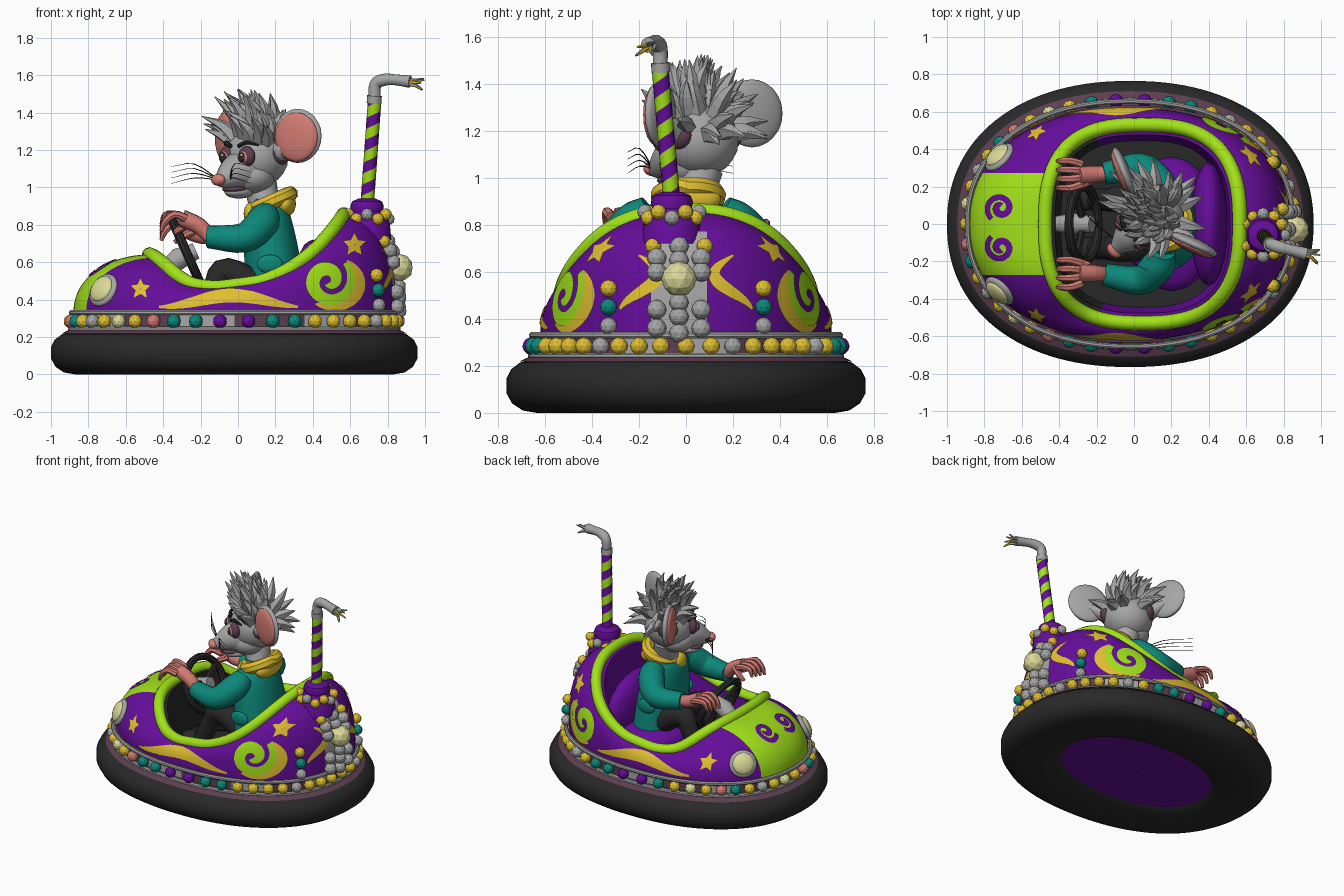
import bpy, bmesh, math, random
from mathutils import Vector, Matrix
from mathutils.bvhtree import BVHTree

random.seed(4)
if "Cube" in bpy.data.objects:
    bpy.data.objects.remove(bpy.data.objects["Cube"])

COLOURS = {"black": (.022, .022, .022), "purple": (.13, .004, .32), "lime": (.36, .76, .01),
           "yellow": (.74, .52, .03), "teal": (.004, .25, .2), "grey": (.38, .38, .38),
           "pink": (.64, .2, .17), "mauve": (.11, .05, .08), "cream": (.72, .7, .32)}
NAMES = list(COLOURS)
MATS = []
for name, rgb in COLOURS.items():
    m = bpy.data.materials.new(name)
    m.use_nodes = True
    m.diffuse_color = (*rgb, 1)
    m.node_tree.nodes["Principled BSDF"].inputs["Base Color"].default_value = (*rgb, 1)
    MATS.append(m)
made = []
V = Vector


def finish(name, bm, smooth=True):
    me = bpy.data.meshes.new(name)
    bm.to_mesh(me)
    bm.free()
    used = sorted({p.material_index for p in me.polygons})
    for k in used:
        me.materials.append(MATS[k])
    for p in me.polygons:
        p.material_index = used.index(p.material_index)
    ob = bpy.data.objects.new(name, me)
    bpy.context.collection.objects.link(ob)
    if smooth:
        made.append(ob)


def loft(bm, rings, colour, closed=False):
    # skin rings of points; colour is a name or a rule of (row, column)
    vs = [[bm.verts.new(p) for p in r] for r in rings]
    n = len(vs[0])
    for i in range(len(vs) - (0 if closed else 1)):
        a, b = vs[i], vs[(i + 1) % len(vs)]
        for j in range(n):
            k = (j + 1) % n
            f = bm.faces.new((a[j], a[k], b[k], b[j]))
            f.material_index = NAMES.index(colour if isinstance(colour, str) else colour(i, j))
    return [v for r in vs for v in r]


def tube(bm, pts, colour, sides=10, steps=1, closed=False, twist=0):
    # pts are (x, y, z, radius); steps > 1 smooths the path
    p = [V(q) for q in pts]
    if steps > 1:
        q = [2 * p[0] - p[1]] + p + [2 * p[-1] - p[-2]]
        p = [q[i] + .5 * t * (q[i + 1] - q[i - 1] + t * (2 * q[i - 1] - 5 * q[i] + 4 * q[i + 1] - q[i + 2]
             + t * (3 * q[i] - q[i - 1] - 3 * q[i + 1] + q[i + 2])))
             for i in range(1, len(q) - 2) for t in [s / steps for s in range(steps)]] + [p[-1]]
    n, rings, u = len(p), [], V((.31, .2, .93))
    for i in range(n):
        lo, hi = ((i - 1) % n, (i + 1) % n) if closed else (max(i - 1, 0), min(i + 1, n - 1))
        d = (p[hi] - p[lo]).xyz.normalized()
        u = (u - d * u.dot(d)).normalized()
        w = d.cross(u)
        angs = [math.tau * j / sides + twist * i for j in range(sides)]
        rings.append([p[i].xyz + (u * math.cos(a) + w * math.sin(a)) * p[i].w for a in angs])
    if not closed:
        rings = [[p[0].xyz.lerp(v, .02) for v in rings[0]]] + rings + [[p[-1].xyz.lerp(v, .02) for v in rings[-1]]]
    return loft(bm, rings, colour, closed)


def blob(bm, c, scale, colour, rot=Matrix(), sub=3):
    s = scale if isinstance(scale, tuple) else (scale,) * 3
    mat = Matrix.Translation(c) @ rot.to_4x4() @ Matrix.Diagonal((*s, 1))
    for v in bmesh.ops.create_icosphere(bm, subdivisions=sub, radius=1, matrix=mat)["verts"]:
        for f in v.link_faces:
            f.material_index = NAMES.index(colour)


N = 120


def oval(rx, ry, z, n=2.2, cx=-.02, count=N):
    out = []
    for j in range(count):
        c, s = math.cos(math.tau * j / count), math.sin(math.tau * j / count)
        out.append(V((cx + rx * math.copysign(abs(c) ** (2 / n), c), ry * math.copysign(abs(s) ** (2 / n), s), z)))
    return out


def track(off, z, count=N):
    return oval(.98 + off, .765 + off, z, count=count)


# Rubber bumper, floor pan and bulb belt
bm = bmesh.new()
loft(bm, [track(*q) for q in ((-.41, .03), (-.36, 0), (-.13, 0), (-.07, .01), (-.025, .04), (0, .085), (0, .145),
                              (-.02, .185), (-.06, .215), (-.12, .225), (-.3, .225))], "black")
finish("bumper", bm)
bm = bmesh.new()
loft(bm, [oval(.005, .005, .025), oval(.6, .4, .025)], "purple")
finish("floor_pan", bm)
bm = bmesh.new()
loft(bm, [track(-.055, .218), track(-.09, .235), track(-.13, .25), track(-.13, .33), track(-.2, .34)],
     lambda i, j: "grey" if i == 2 and j % 14 < 6 else "mauve")
for off, z in ((-.105, .242), (-.11, .33)):
    tube(bm, [(*p, .014) for p in track(off, z)], "grey", 8, closed=True)
finish("bulb_belt", bm)

# Body shell: bulging from the base oval to the dipping cockpit rim
RIM = ((-.6, .65), (-.46, .64), (-.38, .58), (-.3, .5), (-.2, .465), (0, .465), (.2, .52), (.3, .58), (.4, .675),
       (.5, .79), (.565, .86), (1, .87))


def rim_height(p):
    for (a, za), (b, zb) in zip(RIM, RIM[1:]):
        if a <= p.x < b:
            return za + (zb - za) * (p.x - a) / (b - a) - max(0, p.x - .3) * p.y ** 2


base = oval(.86, .62, .33)
rim = oval(.52, .53, 0, 2.7, .045)
heights = [rim_height(p) for p in rim]
for j, p in enumerate(rim):
    p.z = sum(heights[(j + k) % N] for k in range(-3, 4)) / 7
ROWS = 16
rings = []
for i in range(ROWS + 1):
    t = i / ROWS * math.pi / 2
    ring = []
    for a, b in zip(base, rim):
        f, g = (1 - math.cos(t)) ** (1.1 + .15 * a.x), math.sin(t) ** .9
        ring.append(V((a.x + (b.x - a.x) * f, a.y + (b.y - a.y) * f, a.z + (b.z - a.z) * g)))
    rings.append(ring)
bm = bmesh.new()
loft(bm, rings, lambda i, j: "lime" if abs(j - 59.5) < 8 else "purple")
bm.normal_update()
SHELL = BVHTree.FromBMesh(bm)
inner = [[V((.045 + (p.x - .045) * k, p.y * k, .27 + (p.z - .27) * h)) for p in rim]
         for k, h in ((1, 1), (.9, .97), (.88, .5), (.84, 0), (.01, 0))]
loft(bm, inner, lambda i, j: "black" if i == 3 or rim[j].x < -.2 else "purple")
finish("body_shell", bm)
bm = bmesh.new()
tube(bm, [(p.x, p.y, p.z, .039) for p in rim], "lime", 10, closed=True)
finish("cockpit_trim", bm)


# Painted decals: thin plates laid over the shell
def side(s):
    return lambda a, b: (V((a, 2 * s, b)), V((0, -s, 0)))


def above(a, b):
    return V((a, b, 2)), V((0, 0, -1))


def behind(a, b):
    return V((2, a, b)), V((-1, 0, 0))


def plate(bm, view, grid, colour, lift):
    hits = []
    for row in grid:
        hits.append([])
        for a, b in row:
            o, d = view(a, b)
            h, n, _, _ = SHELL.ray_cast(o, d)
            if h is None or n.dot(d) > 0:
                hits[-1].append(None)
            else:
                hits[-1].append((bm.verts.new(h + n * lift), n))
    for r, q in zip(hits, hits[1:]):
        for k in range(len(r) - 1):
            quad = (r[k], r[k + 1], q[k + 1], q[k])
            if all(quad):
                f = bm.faces.new([v for v, _ in quad])
                f.material_index = NAMES.index(colour)
                f.normal_update()
                if f.normal.dot(quad[0][1]) < 0:
                    f.normal_flip()


def ribbon(bm, view, path, width, colour, lift=.007, count=48):
    # path(t) gives the centre line, width(t) the full width
    grid = []
    for i in range(count + 1):
        t = i / count
        c = V(path(t))
        d = (V(path(t + .01)) - V(path(t - .01))).normalized()
        grid.append([c + V((-d.y, d.x)) * width(t) * (k / 4 - .5) for k in range(5)])
    plate(bm, view, grid, colour, lift)


def spiral(x, z, r, start, turns):
    def path(t):
        a = start + math.tau * turns * t
        return (x + r * (.12 + .88 * t) * math.cos(a), z + r * (.12 + .88 * t) * math.sin(a))
    return path


def star(bm, view, x, z, r):
    pts = [V((math.cos(a), math.sin(a))) * r * (1 if k % 2 == 0 else .5)
           for k in range(11) for a in [math.pi * (k / 5 + .5)]]
    plate(bm, view, [[V((x, z)) + p * s for p in pts] for s in (.02, .5, 1)], "yellow", .007)


bm = bmesh.new()
for s in (-1, 1):
    v = side(s)
    star(bm, v, -.52, .455, .058)
    star(bm, v, .62, .69, .065)
    ribbon(bm, v, lambda t: (-.42 + .74 * t, .39 + .03 * math.sin(6 * t - 1.6)),
           lambda t: .012 + .06 * math.sin(math.pi * t), "yellow")
    ribbon(bm, v, lambda t: (.48 + .16 * math.cos(2.9 * t - 2), .5 + .135 * math.sin(2.9 * t - 2)),
           lambda t: .01 + .075 * math.sin(math.pi * t), "yellow", .005)
    ribbon(bm, v, spiral(.48, .5, .13, -2, 1.45), lambda t: .03 + .045 * math.sin(math.pi * t), "lime", .008)
    ribbon(bm, above, spiral(-.71, .105 * s - .02, .075, 1.5 * s, 1.4 * s), lambda t: .042 - .015 * t, "purple")
    ribbon(bm, behind, lambda t: (s * (.2 - .08 * math.sin(4.5 * t)), .67 - .23 * t),
           lambda t: .01 + .045 * math.sin(math.pi * t), "yellow")
ribbon(bm, behind, lambda t: (-.03, .34 + .43 * t), lambda t: .24, "grey")
finish("painted_decals", bm)

# Headlights
bm = bmesh.new()
for s in (-1, 1):
    h, n, _, _ = SHELL.ray_cast(V((-.72, 2 * s, .45)), V((0, -s, 0)))
    rot = n.to_track_quat("Z", "Y").to_matrix()
    blob(bm, h, (.095, .095, .03), "grey", rot)
    blob(bm, h + n * .015, (.075, .075, .03), "cream", rot)
finish("headlights", bm)

# Bulbs: belt, rear columns, rear cluster and pole collar
POLE = V((.69, -.06, .84))
bm = bmesh.new()
nose = ("yellow", "cream", "yellow", "pink", "teal", "yellow", "grey")
for j, p in enumerate(track(-.105, .284, 46)):
    if p.x > .33:
        colour = "grey" if j % 5 == 2 else "yellow"
    elif abs(p.x) < .33:
        colour = "purple" if abs(p.x) < .17 else "teal"
    else:
        colour = nose[j % 7]
    blob(bm, p, .038, colour, sub=2)


def rear_bulb(y, z, r, colour):
    h = SHELL.ray_cast(V((2, y, z)), V((-1, 0, 0)))[0]
    if h:
        blob(bm, h + V((r * .5, 0, 0)), r, colour, sub=2)


for s in (-1, 1):
    for z, colour in ((.37, "grey"), (.45, "teal"), (.53, "yellow")):
        rear_bulb(s * .33, z, .037, colour)
    rear_bulb(-.03 + s * .11, .71, .035, "yellow")
    for z in (.36, .44, .6, .66):
        rear_bulb(-.03 + s * .095, z, .042, "grey")
for z in (.34, .41, .47, .65, .71):
    rear_bulb(-.03, z, .042, "grey")
rear_bulb(-.03, .57, .075, "cream")
for k in range(12):
    a = math.tau * k / 12
    blob(bm, POLE + V((.115 * math.cos(a), .115 * math.sin(a), .015 if k % 2 else -.01)), .033,
         "yellow" if k % 3 else "grey", sub=2)
finish("bulbs", bm, False)

# Striped pole with a frayed connector
bm = bmesh.new()
tube(bm, [(*POLE.xy, z, r) for z, r in ((.72, .13), (.83, .12), (.87, .085), (.9, .09), (.925, .08), (.94, .045))], "purple", 20)
finish("pole_collar", bm)
bm = bmesh.new()
tip = V((.73, -.11, 1.46))
tube(bm, [(*V((.69, -.06, .9)).lerp(tip, i / 70), .037) for i in range(71)],
     lambda i, j: "lime" if j < 7 else "purple", 14, twist=.42)
finish("striped_pole", bm)
bm = bmesh.new()
tube(bm, [(.727, -.107, 1.45, .04), (.73, -.11, 1.49, .04)], "grey", 12)
tube(bm, [(.73, -.11, 1.47, .032), (.735, -.11, 1.55, .033), (.78, -.125, 1.575, .034), (.84, -.14, 1.575, .03), (.92, -.16, 1.565, .034)], "grey", 10, 4)
for k in range(9):
    y, z = random.uniform(-.05, .05), random.uniform(-.04, .04)
    tube(bm, [(.9, -.155 + y / 4, 1.565 + z / 4, .012), (.95, -.165 + y / 2, 1.56 + z / 2, .009),
              (random.uniform(.97, 1), -.18 + y, 1.555 + z, .004)], "grey" if k % 3 else "yellow", 5)
finish("pole_connector", bm)

# Seat and steering
bm = bmesh.new()
blob(bm, V((.2, 0, .34)), (.25, .36, .1), "purple")
blob(bm, V((.4, 0, .48)), (.1, .33, .24), "purple")
finish("seat", bm)
bm = bmesh.new()
hub, ax = V((-.27, 0, .64)), V((.9, 0, .4)).normalized()
up = V((-ax.z, 0, ax.x))
tube(bm, [(*(hub + up * .19 * math.cos(a) + V((0, .2 * math.sin(a), 0))), .025)
          for a in [math.tau * k / 32 for k in range(32)]], "black", 8, closed=True)
for a in (0, 2.1, 4.2):
    tube(bm, [(*hub, .02), (*(hub - up * .18 * math.cos(a) + V((0, .19 * math.sin(a), 0))), .02)], "black", 6)
tube(bm, [(*(hub + ax * .05), .045), (*(hub - ax * .05), .06), (*(hub - ax * .16 - up * .03), .045)], "grey", 12)
finish("steering_wheel", bm)

# Driver clothes and limbs
bm = bmesh.new()
torso = tube(bm, [(.2, 0, .36, .17), (.19, 0, .55, .155), (.165, 0, .75, .14), (.155, 0, .87, .115), (.15, 0, .94, .06)], "teal", 18, 3)
for v in torso:
    v.co.y *= 1.45
for s in (-1, 1):
    tube(bm, [(.15, s * .15, .86, .07), (.13, s * .22, .81, .09), (.03, s * .3, .73, .08), (-.16, s * .27, .735, .06)], "teal", 12, 4)
    blob(bm, V((.17, s * .225, .59)), (.07, .02, .05), "teal")
finish("jacket", bm)
bm = bmesh.new()
tube(bm, [(.185 + .095 * math.cos(a), .01 + .12 * math.sin(a), .925 + .04 * math.cos(a), .042)
          for a in [math.tau * k / 20 for k in range(20)]], "yellow", 8, closed=True)
blob(bm, V((.25, .01, .91)), (.06, .14, .07), "yellow")
blob(bm, V((.07, -.02, .86)), (.04, .07, .06), "yellow")
finish("hood", bm)
bm = bmesh.new()
for s in (-1, 1):
    tube(bm, [(.16, s * .1, .43, .09), (-.06, s * .13, .55, .075), (-.12, s * .13, .47, .065), (-.2, s * .13, .31, .06)], "black", 12, 4)
    blob(bm, V((-.26, s * .13, .3)), (.1, .06, .045), "black")
finish("trousers", bm)
bm = bmesh.new()
for s in (-1, 1):
    z = .79 - .025 * s
    tube(bm, [(-.15, s * .27, .735, .04), (-.21, s * .265, z - .02, .045), (-.3, s * .26, z + .02, .048)], "pink", 10, 3)
    for k in range(4):
        y, spread = s * .265 + (k - 1.5) * .036, (k - 1.5) * .012
        tube(bm, [(-.28, y, z + .02, .023), (-.34, y + spread, z + .04, .021),
                  (-.39, y + spread, z + .012 * k, .018), (-.41, y + spread, z - .05 + .012 * k, .01)], "pink", 7, 3)
    tube(bm, [(-.24, s * .23, z, .025), (-.3, s * .2, z - .03, .02), (-.34, s * .2, z - .06, .012)], "pink", 7, 3)
finish("hands", bm)

# Driver head, turned towards its left
F, U = V((-.72, -.69, 0)).normalized(), V((0, 0, 1))
L = U.cross(F)
HEAD = Matrix((F, L, U)).transposed()


def H(f, l, u):
    return V((.1, .055, 1.14)) + F * f + L * l + U * u


bm = bmesh.new()
tube(bm, [(.15, .02, .86, .08), (*H(-.02, 0, -.1), .09)], "grey", 12)
blob(bm, H(0, 0, .02), (.17, .17, .16), "grey", HEAD)
blob(bm, H(.05, 0, -.08), (.13, .14, .1), "grey", HEAD)
tube(bm, [(*H(.02, 0, -.04), .13), (*H(.15, 0, -.06), .1), (*H(.23, 0, -.09), .062), (*H(.28, 0, -.11), .03)], "grey", 14, 4)
blob(bm, H(.13, 0, -.165), (.09, .065, .035), "grey", HEAD)
blob(bm, H(.16, 0, -.15), (.075, .062, .022), "mauve", HEAD)
blob(bm, H(.285, 0, -.1), (.032, .045, .032), "pink", HEAD)
for s in (-1, 1):
    blob(bm, H(.145, s * .075, .025), (.035, .053, .055), "mauve", HEAD)
    blob(bm, H(.165, s * .075, .02), (.025, .034, .036), "pink", HEAD)
    blob(bm, H(.18, s * .074, .02), (.016, .025, .028), "black", HEAD)
    blob(bm, H(.193, s * .074 + .01, .032), (.006, .008, .008), "cream", HEAD, 2)
    tube(bm, [(*H(.165, s * .03, .08), .012), (*H(.15, s * .08, .1), .012), (*H(.11, s * .13, .085), .005)], "black", 6, 3)
    # mauve skin in front of and below each ear
    blob(bm, H(-.03, s * .15, .04), (.07, .04, .06), "mauve", HEAD)
    for k in range(4):
        reach = .2 if s > 0 else .42
        tube(bm, [(*H(.24, s * .04, -.1), .003), (*H(.26, s * reach * .5, -.09 + .025 * k), .0025),
                  (*H(.23, s * reach, -.12 + .03 * k), .001)], "black", 4, 3)
finish("head", bm)
bm = bmesh.new()
for s in (-1, 1):
    n = (F + L * .4 * s).normalized()
    rot = Matrix((n, U.cross(n), U)).transposed()
    c = H(-.045, s * .27, .135)
    blob(bm, c, (.035, .14, .145), "grey", rot)
    blob(bm, c + n * .018 - U * .006, (.028, .125, .132), "pink", rot)
    tube(bm, [(*H(-.02, s * .13, .04), .06), (*H(-.03, s * .19, .07), .05), (*(c - n * .015 - U * .04), .02)], "grey", 10, 3)
finish("ears", bm)

# Long swept hair: raised on the crown, falling behind the head
bm = bmesh.new()
for k in range(125):
    a, e = random.uniform(0, math.tau), random.uniform(-.2, 1.5)
    d = F * math.cos(a) * math.cos(e) + L * math.sin(a) * math.cos(e) + U * math.sin(e)
    front = d.dot(F)
    if front > .7 or (e < .5 and front > -.2):
        continue
    b = H(0, 0, .02) + d * .14
    crown = max(0, math.sin(e))
    lean = (d * .8 + U * (1.1 * crown - .4) + V((random.uniform(-.6, .15), random.uniform(-.3, .4), 0)) * crown).normalized()
    n = random.uniform(.11, .15) + crown * random.uniform(.02, .14)
    mid = b + (d * .35 + lean * .65) * n * .5
    end = mid + (lean + V((-.3 * crown, .12, -.3))) * n * .6
    tube(bm, [(*b, .044), (*mid, .03), (*end, .002)], "grey", 5, 3)
finish("hair", bm, False)

bpy.ops.object.select_all(action="DESELECT")
for ob in made:
    ob.select_set(True)
bpy.context.view_layer.objects.active = made[0]
bpy.ops.object.shade_smooth_by_angle(angle=math.radians(40))
